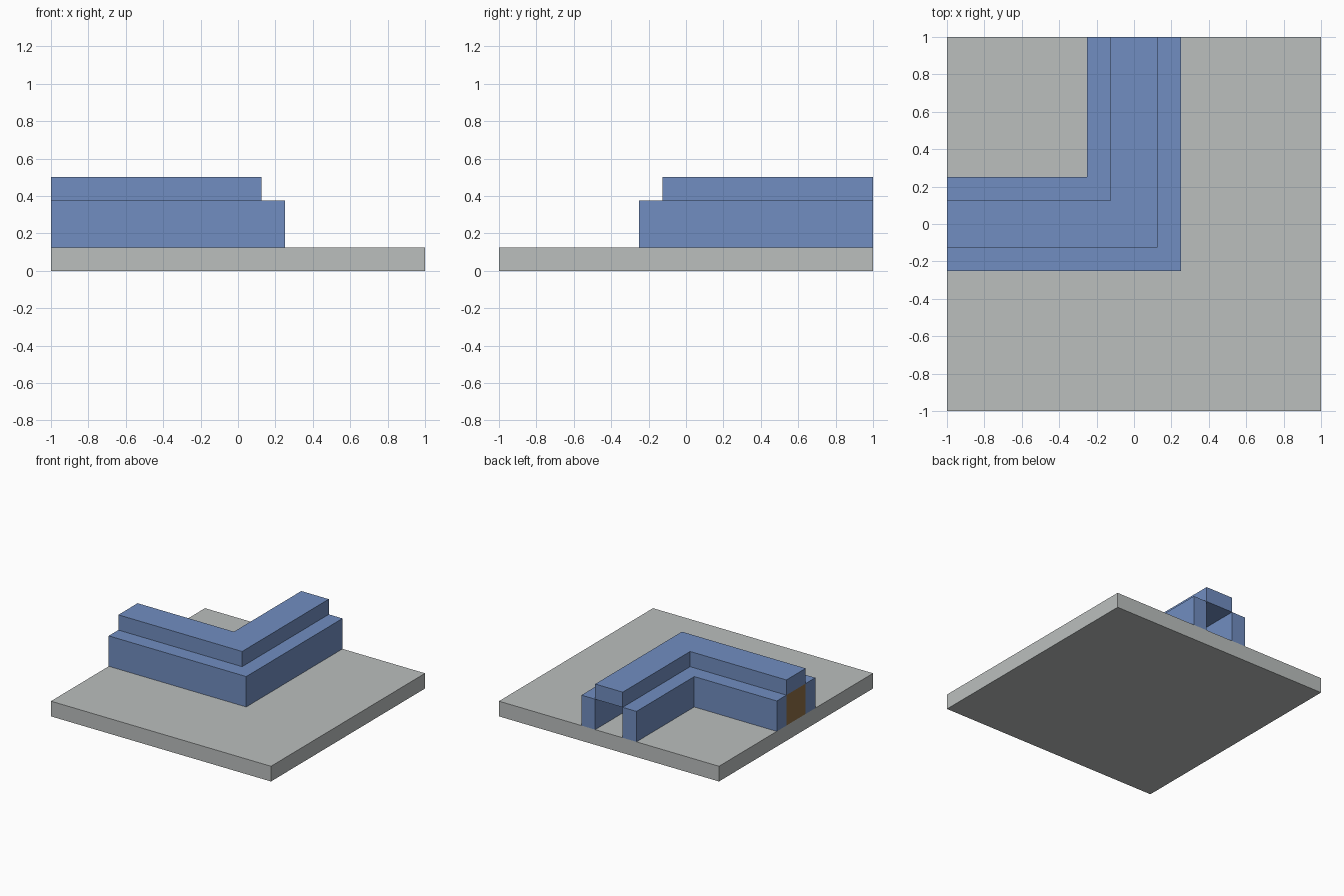
import bpy
import bmesh

cube = bpy.data.objects.get("Cube")
if cube:
    bpy.data.objects.remove(cube, do_unlink=True)


def make_material(name, rgb):
    mat = bpy.data.materials.new(name)
    mat.use_nodes = True
    color = (*rgb, 1.0)
    mat.diffuse_color = color
    mat.node_tree.nodes["Principled BSDF"].inputs["Base Color"].default_value = color
    return mat


def extrude_outline(name, outline, bottom, top, mat):
    """Extrude a flat counter-clockwise outline between two heights."""
    bm = bmesh.new()
    base = bm.faces.new([bm.verts.new((x, y, bottom)) for x, y in outline])
    result = bmesh.ops.extrude_face_region(bm, geom=[base], use_keep_orig=True)
    for vert in result["geom"]:
        if isinstance(vert, bmesh.types.BMVert):
            vert.co.z = top
    bmesh.ops.recalc_face_normals(bm, faces=bm.faces)
    mesh = bpy.data.meshes.new(name)
    bm.to_mesh(mesh)
    bm.free()
    mesh.materials.append(mat)
    obj = bpy.data.objects.new(name, mesh)
    bpy.context.collection.objects.link(obj)
    return obj


def rectangle(x0, x1, y0, y1):
    return [(x0, y0), (x1, y0), (x1, y1), (x0, y1)]


def corner_strip(outer, inner):
    """L-shaped strip running from the -x edge, round the corner, to the +y edge."""
    return [(-EDGE, -outer), (outer, -outer), (outer, EDGE),
            (inner, EDGE), (inner, -inner), (-EDGE, -inner)]


grey = make_material("light grey", (0.497, 0.521, 0.515))
blue = make_material("blue", (0.165, 0.270, 0.533))
brown = make_material("brown", (0.266, 0.156, 0.061))

EDGE = 1.0
UNIT = 0.125
FLOOR, WALL_TOP, ROOF_TOP = UNIT, 3 * UNIT, 4 * UNIT

# Square base
extrude_outline("base_plate", rectangle(-EDGE, EDGE, -EDGE, EDGE), 0, FLOOR, grey)

# Two parallel walls with a hollow passage between them
extrude_outline("outer_wall", corner_strip(2 * UNIT, UNIT), FLOOR, WALL_TOP, blue)
extrude_outline("inner_wall", corner_strip(-UNIT, -2 * UNIT), FLOOR, WALL_TOP, blue)

# Roof bar covering the passage
extrude_outline("roof_bar", corner_strip(UNIT, -UNIT), WALL_TOP, ROOF_TOP, blue)

# Door closing the end of the passage at the -x edge
extrude_outline("end_door", rectangle(-EDGE, -EDGE + UNIT, -UNIT, UNIT),
                FLOOR, WALL_TOP, brown)
